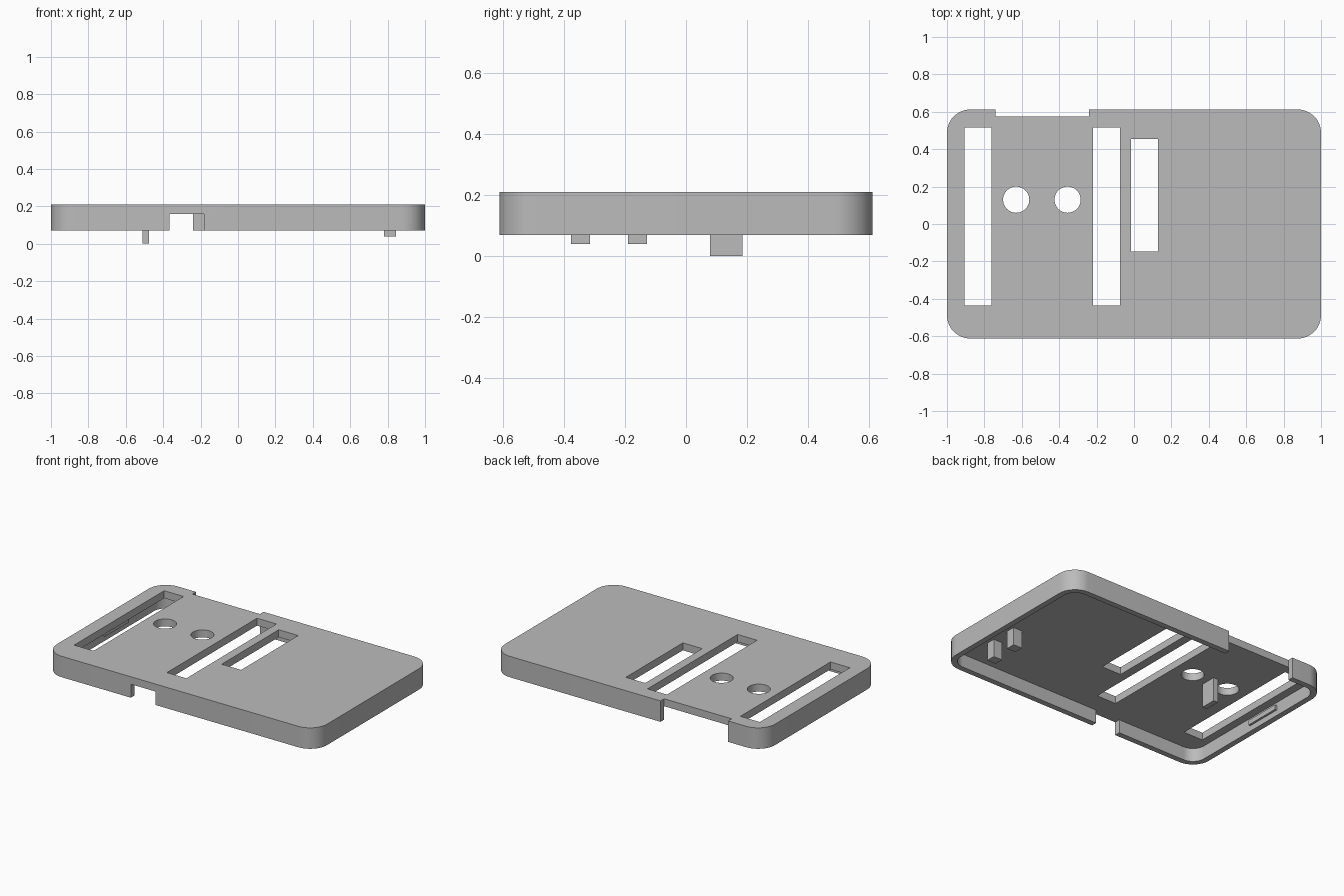
import bpy, bmesh, math

cube = bpy.data.objects.get("Cube")
if cube:
    bpy.data.objects.remove(cube, do_unlink=True)

grey = bpy.data.materials.new("plain_grey")
grey.use_nodes = True
colour = (0.5, 0.5, 0.5, 1)
grey.diffuse_color = colour
grey.node_tree.nodes["Principled BSDF"].inputs["Base Color"].default_value = colour

HALF_X, HALF_Y, RADIUS, WALL = 1.0, 0.612, 0.125, 0.038
BOTTOM, CEILING, TOP = 0.07, 0.16, 0.21


def prism(name, outline, z0, z1):
    """Extrude a flat outline from z0 up to z1."""
    bm = bmesh.new()
    face = bm.faces.new([bm.verts.new((x, y, z0)) for x, y in outline])
    new = bmesh.ops.extrude_face_region(bm, geom=[face])["geom"]
    bmesh.ops.translate(bm, vec=(0, 0, z1 - z0),
                        verts=[v for v in new if isinstance(v, bmesh.types.BMVert)])
    bmesh.ops.recalc_face_normals(bm, faces=bm.faces)
    mesh = bpy.data.meshes.new(name)
    bm.to_mesh(mesh)
    bm.free()
    mesh.materials.append(grey)
    obj = bpy.data.objects.new(name, mesh)
    bpy.context.collection.objects.link(obj)
    return obj


def box(name, x0, x1, y0, y1, z0, z1):
    return prism(name, [(x0, y0), (x1, y0), (x1, y1), (x0, y1)], z0, z1)


def circle(cx, cy, r, steps=48):
    angles = [2 * math.pi * i / steps for i in range(steps)]
    return [(cx + r * math.cos(a), cy + r * math.sin(a)) for a in angles]


def rounded_rect(hx, hy, r, steps=12):
    points = []
    for quarter, (sx, sy) in enumerate([(1, 1), (-1, 1), (-1, -1), (1, -1)]):
        for i in range(steps + 1):
            a = (quarter + i / steps) * math.pi / 2
            points.append((sx * (hx - r) + r * math.cos(a), sy * (hy - r) + r * math.sin(a)))
    return points


# Rounded tray-shaped lid, open underneath
lid = prism("lid_shell", rounded_rect(HALF_X, HALF_Y, RADIUS), BOTTOM, TOP)
inner = rounded_rect(HALF_X - WALL, HALF_Y - WALL, RADIUS - WALL)
cutters = [prism("cavity_cutter", inner, BOTTOM - 0.1, CEILING)]

# Long slots and round holes through the top
for x0, y0, y1 in [(-0.907, -0.437, 0.515), (-0.22, -0.437, 0.515), (-0.017, -0.148, 0.455)]:
    cutters.append(box("slot_cutter", x0, x0 + 0.144, y0, y1, CEILING - 0.05, TOP + 0.1))
for x in (-0.63, -0.355):
    cutters.append(prism("hole_cutter", circle(x, 0.13, 0.07), CEILING - 0.05, TOP + 0.1))

# Full-height notch in the back wall, low notch in the front wall
cutters.append(box("back_notch_cutter", -0.74, -0.24, HALF_Y - WALL, 0.8, 0, 0.3))
cutters.append(box("front_notch_cutter", -0.365, -0.182, -0.8, -HALF_Y + WALL + 0.02, 0, CEILING))

for cutter in cutters:
    mod = lid.modifiers.new(cutter.name, "BOOLEAN")
    mod.operation = "DIFFERENCE"
    mod.solver = "EXACT"
    mod.object = cutter
bpy.context.view_layer.objects.active = lid
lid.select_set(True)
for mod in list(lid.modifiers):
    bpy.ops.object.modifier_apply(modifier=mod.name)
for cutter in cutters:
    bpy.data.objects.remove(cutter, do_unlink=True)
bpy.ops.object.shade_smooth_by_angle(angle=math.radians(30))

# Pegs hanging from the ceiling
box("long_peg", -0.51, -0.475, 0.078, 0.185, 0, CEILING + 0.01)
for name, y in (("front_short_peg", -0.377), ("back_short_peg", -0.19)):
    box(name, 0.78, 0.845, y, y + 0.062, 0.04, CEILING + 0.01)

# Snap ridge inside the right wall
box("snap_ridge", -HALF_X + WALL - 0.01, -HALF_X + WALL + 0.014, -0.05, 0.2, 0.108, 0.14)
